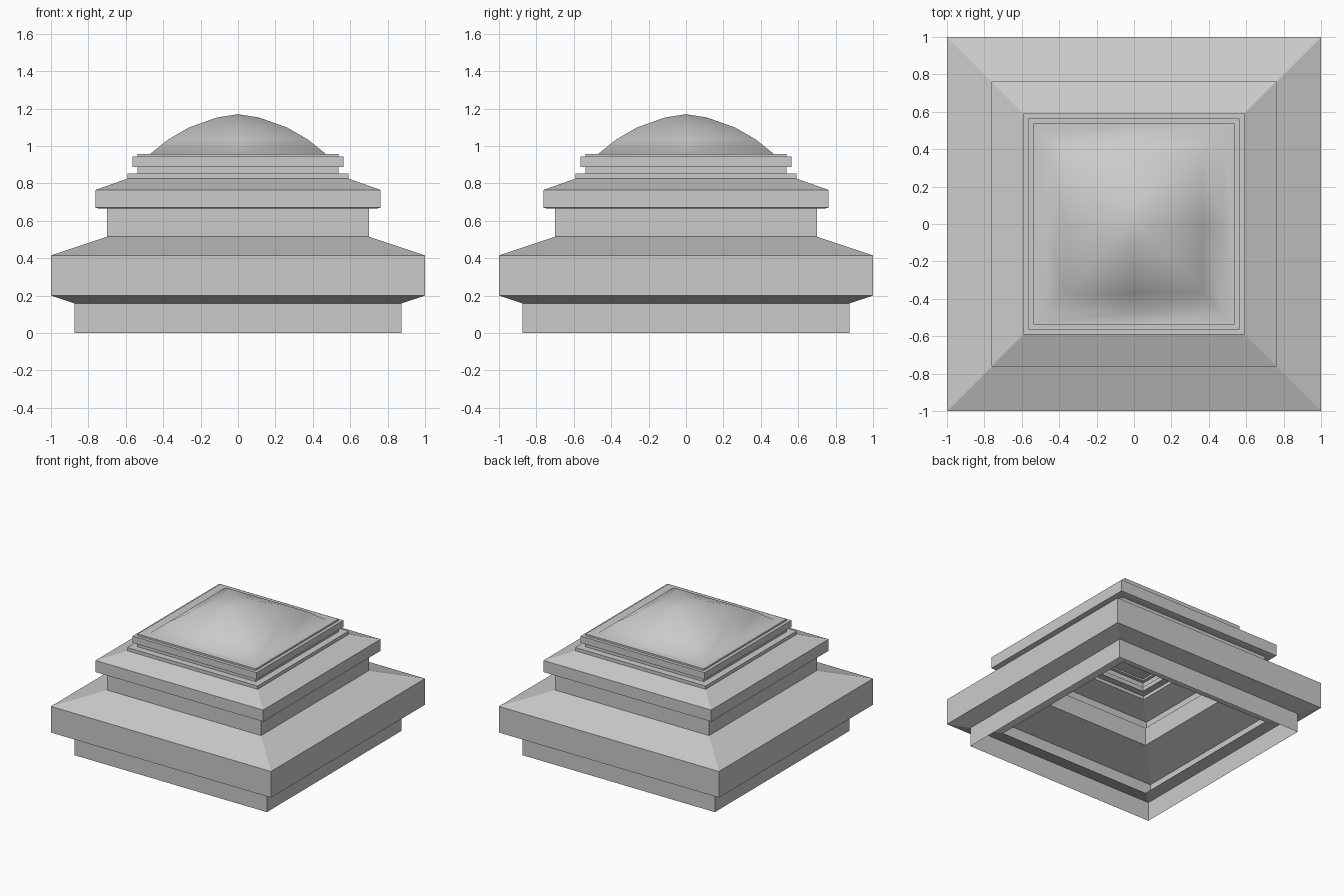
import bpy
import bmesh

if "Cube" in bpy.data.objects:
    bpy.data.objects.remove(bpy.data.objects["Cube"], do_unlink=True)

grey = bpy.data.materials.new("plain grey")
grey.use_nodes = True
COLOUR = (0.6, 0.6, 0.6, 1.0)
grey.diffuse_color = COLOUR
grey.node_tree.nodes["Principled BSDF"].inputs["Base Color"].default_value = COLOUR

# Corners of a unit square, and the same with mid-side points
SQUARE = [(-1, -1), (1, -1), (1, 1), (-1, 1)]
SQUARE_MID = [(-1, -1), (0, -1), (1, -1), (1, 0), (1, 1), (0, 1), (-1, 1), (-1, 0)]


def square_shell(name, profile, outline=SQUARE, apex=None, smooth=False):
    """Sweep a (half width, height) profile round a square, open underneath."""
    bm = bmesh.new()
    rings = [[bm.verts.new((x * w, y * w, z)) for x, y in outline] for w, z in profile]
    n = len(outline)
    for low, high in zip(rings, rings[1:]):
        for i in range(n):
            j = (i + 1) % n
            bm.faces.new((low[i], low[j], high[j], high[i]))
    if apex is not None:
        tip = bm.verts.new((0, 0, apex))
        for i in range(n):
            bm.faces.new((rings[-1][i], rings[-1][(i + 1) % n], tip))
    for face in bm.faces:
        face.smooth = smooth
    mesh = bpy.data.meshes.new(name)
    bm.to_mesh(mesh)
    bm.free()
    mesh.materials.append(grey)
    obj = bpy.data.objects.new(name, mesh)
    bpy.context.scene.collection.objects.link(obj)
    return obj


# Collar that slips over the post
square_shell("base_collar", [(0.875, 0), (0.875, 0.158)])

# Wide moulding, bevelled above and below, and the neck above it
square_shell("wide_moulding", [(0.70, 0.10), (1, 0.20), (1, 0.415), (0.70, 0.515)])
square_shell("neck", [(0.70, 0.515), (0.70, 0.665)])

# Upper moulding with a sloped top
square_shell("upper_moulding", [(0.70, 0.665), (0.74, 0.665), (0.762, 0.67),
                                (0.762, 0.765), (0.592, 0.825)])

# Stepped trim below the dome
square_shell("stepped_trim", [(0.592, 0.825), (0.592, 0.852), (0.537, 0.852),
                              (0.537, 0.887), (0.563, 0.887), (0.563, 0.943),
                              (0.537, 0.943), (0.537, 0.957)])

# Square dome with a narrow flat rim
square_shell("dome", [(0.537, 0.957), (0.47, 0.957), (0.37, 1.037), (0.26, 1.10),
                      (0.11, 1.153)], SQUARE_MID, apex=1.17, smooth=True)
